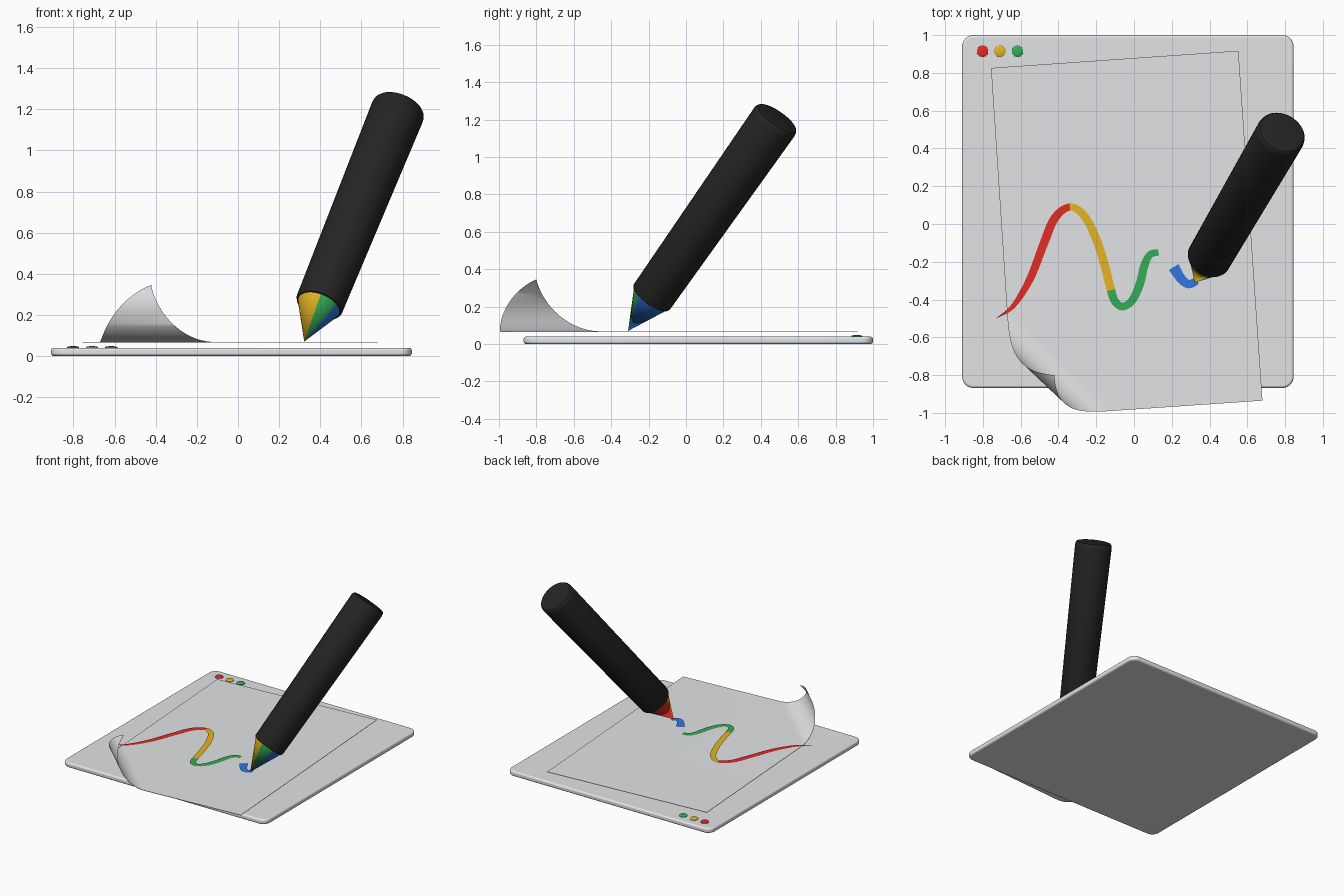
import bpy, bmesh
from math import sin, cos, pi, radians, degrees, atan2
from mathutils import Vector, Matrix

if "Cube" in bpy.data.objects:
    bpy.data.objects.remove(bpy.data.objects["Cube"], do_unlink=True)


def material(name, rgb):
    m = bpy.data.materials.new(name)
    m.use_nodes = True
    m.diffuse_color = (*rgb, 1)
    m.node_tree.nodes["Principled BSDF"].inputs["Base Color"].default_value = (*rgb, 1)
    return m


GREY = material("light grey", (0.76, 0.77, 0.78))
BLACK = material("black", (0.018, 0.018, 0.018))
RED = material("red", (0.76, 0.025, 0.018))
YELLOW = material("yellow", (0.77, 0.46, 0.018))
GREEN = material("green", (0.035, 0.42, 0.09))
BLUE = material("blue", (0.03, 0.18, 0.74))


def finish(bm, name, mats, angle=30):
    me = bpy.data.meshes.new(name)
    bm.to_mesh(me)
    bm.free()
    ob = bpy.data.objects.new(name, me)
    bpy.context.collection.objects.link(ob)
    for m in mats:
        me.materials.append(m)
    bpy.ops.object.select_all(action='DESELECT')
    ob.select_set(True)
    bpy.context.view_layer.objects.active = ob
    bpy.ops.object.shade_smooth_by_angle(angle=radians(angle))
    return ob


def lathe(name, profile, matrix, mats, sides=48, rule=None):
    """Turn (radius, height) points about the local z axis."""
    bm = bmesh.new()
    rings = [[bm.verts.new((r * cos(2 * pi * i / sides), r * sin(2 * pi * i / sides), h))
              for i in range(sides)] for r, h in profile]
    for a, b in zip(rings, rings[1:]):
        for i in range(sides):
            j = (i + 1) % sides
            f = bm.faces.new((a[i], a[j], b[j], b[i]))
            if rule:
                f.material_index = rule(degrees(2 * pi * (i + 0.5) / sides))
    bmesh.ops.remove_doubles(bm, verts=bm.verts, dist=1e-5)
    bmesh.ops.recalc_face_normals(bm, faces=bm.faces)
    bm.transform(matrix)
    return finish(bm, name, mats)


# Window board with rounded corners and soft rims
X0, X1, Y0, Y1, TOP, R = -0.91, 0.845, -0.868, 1.0, 0.04, 0.06
bm = bmesh.new()
outline = []
for k, (cx, cy) in enumerate([(X1 - R, Y1 - R), (X0 + R, Y1 - R), (X0 + R, Y0 + R), (X1 - R, Y0 + R)]):
    for i in range(9):
        a = (k + i / 8) * pi / 2
        outline.append(bm.verts.new((cx + R * cos(a), cy + R * sin(a), 0)))
face = bm.faces.new(outline)
ext = bmesh.ops.extrude_face_region(bm, geom=[face])
bmesh.ops.translate(bm, vec=(0, 0, TOP), verts=[v for v in ext["geom"] if isinstance(v, bmesh.types.BMVert)])
bmesh.ops.recalc_face_normals(bm, faces=bm.faces)
board = finish(bm, "window_board", [GREY])
bevel = board.modifiers.new("soft rim", 'BEVEL')
bevel.width, bevel.segments, bevel.harden_normals = 0.014, 4, True
bevel.limit_method = 'ANGLE'

# Window buttons
for name, x, m in [("red_button", -0.802, RED), ("yellow_button", -0.71, YELLOW), ("green_button", -0.617, GREEN)]:
    lathe(name, [(0.03, 0.038), (0.03, 0.043), (0.026, 0.046), (0.015, 0.0475), (0, 0.048)],
          Matrix.Translation((x, 0.914, 0)), [m], sides=32)

# Paper sheet with one corner rolled up
SHEET_Z, ROLL, STRIPS = 0.068, 0.15, 24
fold_point = Vector((-0.672, -0.455, SHEET_Z))
fold_dir = Vector((0.57, -0.54, 0)).normalized()
outward = Vector((fold_dir.y, -fold_dir.x, 0))
bm = bmesh.new()
corners = [(-0.757, 0.826), (-0.635, -1.025), (0.68, -0.935), (0.553, 0.917)]
bm.faces.new([bm.verts.new((x, y, SHEET_Z)) for x, y in corners])
reach = (Vector((*corners[1], SHEET_Z)) - fold_point).dot(outward)
for k in range(STRIPS):
    bmesh.ops.bisect_plane(bm, geom=bm.verts[:] + bm.edges[:] + bm.faces[:],
                           plane_co=fold_point + outward * reach * k / STRIPS, plane_no=outward)
for v in bm.verts:
    s = (v.co - fold_point).dot(outward)
    if s > 0:
        v.co += outward * (ROLL * sin(s / ROLL) - s)
        v.co.z += ROLL * (1 - cos(s / ROLL))
bmesh.ops.solidify(bm, geom=bm.faces[:], thickness=0.003)
bmesh.ops.recalc_face_normals(bm, faces=bm.faces)
finish(bm, "paper_sheet", [GREY])


# Painted stroke
def stroke(name, points, mats, breaks, z=0.0725, steps=8):
    """Smooth ribbon through (x, y, width) points; colour changes at the break points."""
    pts = [Vector(p) for p in points]
    pts = [2 * pts[0] - pts[1]] + pts + [2 * pts[-1] - pts[-2]]
    path = []
    for a, b, c, d in zip(pts, pts[1:], pts[2:], pts[3:]):
        for i in range(steps):
            t = i / steps
            path.append(0.5 * (2 * b + (c - a) * t + (2 * a - 5 * b + 4 * c - d) * t ** 2
                               + (3 * b - a - 3 * c + d) * t ** 3))
    path.append(pts[-2])
    bm = bmesh.new()
    pairs = []
    for i, p in enumerate(path):
        tangent = path[min(i + 1, len(path) - 1)] - path[max(i - 1, 0)]
        side = Vector((-tangent.y, tangent.x, 0)).normalized() * max(p.z, 0.001) / 2
        centre = Vector((p.x, p.y, z))
        pairs.append((bm.verts.new(centre + side), bm.verts.new(centre - side)))
    for i, (a, b) in enumerate(zip(pairs, pairs[1:])):
        f = bm.faces.new((a[0], a[1], b[1], b[0]))
        f.material_index = sum(i >= k * steps for k in breaks)
    finish(bm, name, mats)


stroke("wave_stroke", [
    (-0.73, -0.5, 0), (-0.64, -0.435, 0.025), (-0.55, -0.29, 0.04), (-0.48, -0.11, 0.045),
    (-0.42, 0.03, 0.045), (-0.34, 0.09, 0.038),
    (-0.265, 0.045, 0.042), (-0.2, -0.08, 0.045), (-0.155, -0.22, 0.045), (-0.122, -0.35, 0.045),
    (-0.1, -0.41, 0.043), (-0.06, -0.437, 0.04), (-0.01, -0.405, 0.042), (0.03, -0.32, 0.045),
    (0.055, -0.22, 0.043), (0.085, -0.162, 0.038), (0.13, -0.15, 0.034)],
    [RED, YELLOW, GREEN], (5, 9))
stroke("blue_stroke", [(0.21, -0.228, 0.06), (0.25, -0.29, 0.05), (0.29, -0.318, 0.045), (0.335, -0.3, 0.04)],
       [BLUE], ())

# Leaning pencil: local z runs from the tip up the barrel
tip, end = Vector((0.322, -0.31, 0.07)), Vector((0.785, 0.488, 1.21))
axis = (end - tip).normalized()
length = (end - tip).length
side = Vector((axis.y, -axis.x, 0)).normalized()
upper = side.cross(axis) * -1
if upper.z < 0:
    upper.negate()
lean = Matrix.Translation(tip) @ Matrix((upper, side, axis)).transposed().to_4x4()
SHOULDER = 0.222
lathe("pencil_barrel", [(0, SHOULDER), (0.104, SHOULDER), (0.113, SHOULDER + 0.004), (0.118, SHOULDER + 0.015),
                        (0.132, length - 0.03), (0.129, length - 0.013), (0.121, length - 0.003),
                        (0.11, length), (0, length)], lean, [BLACK])


def wedge(deg):
    """Colour index by direction around the tip."""
    deg = (deg + 53) % 360
    return sum(deg >= limit for limit in (82, 135, 258))


lathe("pencil_tip", [(0, 0), (0.108, SHOULDER + 0.004)], lean, [YELLOW, GREEN, BLUE, RED], sides=72, rule=wedge)
